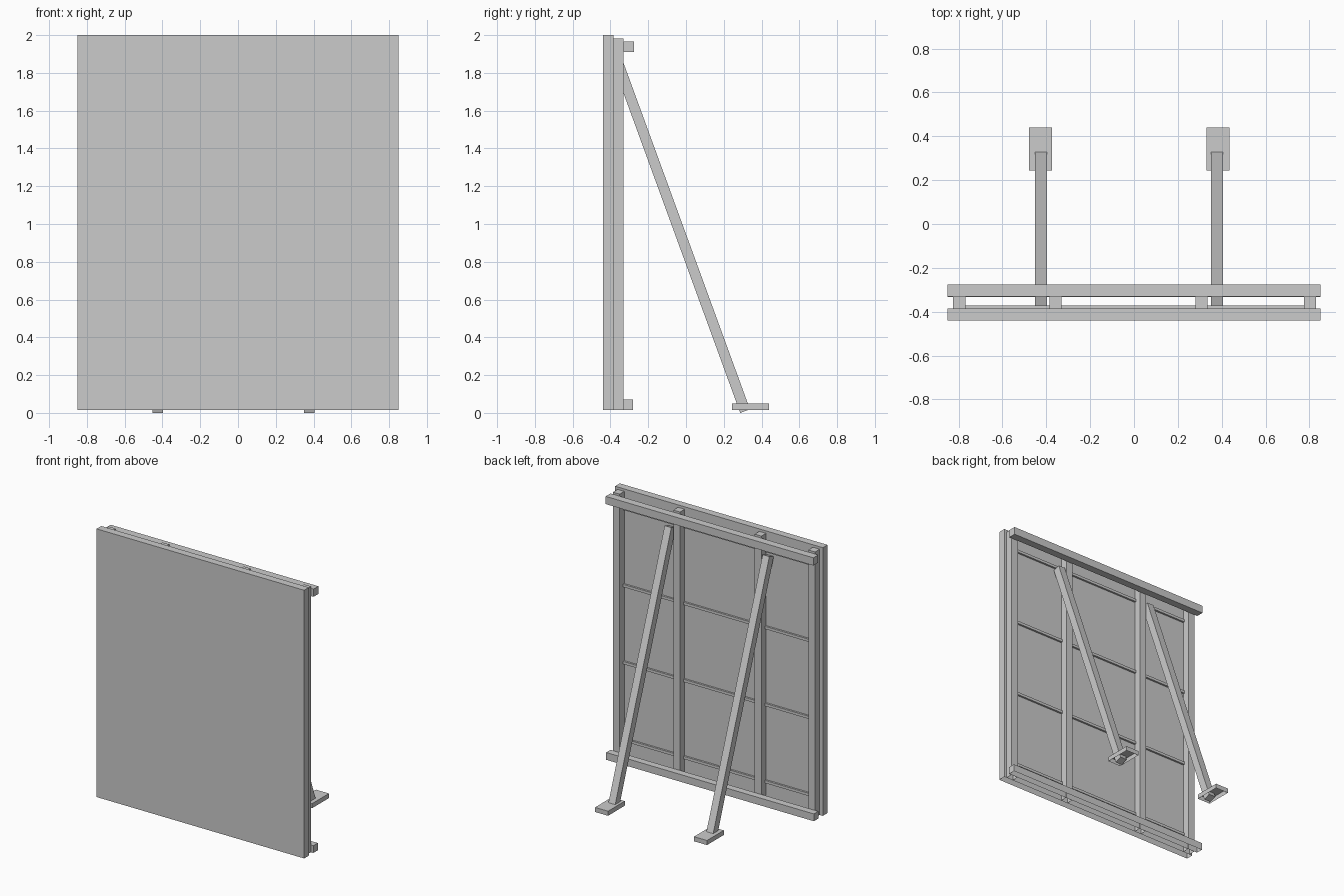
import bpy, bmesh
from mathutils import Matrix, Vector

if "Cube" in bpy.data.objects:
    bpy.data.objects.remove(bpy.data.objects["Cube"])


def box(name, x, y, z, open_bottom=False):
    """Box between (min, max) limits; parts resting on the ground have no underside."""
    size = [b - a for a, b in (x, y, z)]
    mid = [(a + b) / 2 for a, b in (x, y, z)]
    bm = bmesh.new()
    bmesh.ops.create_cube(bm, size=1, matrix=Matrix.Diagonal((*size, 1)))
    if open_bottom:
        bm.normal_update()
        down = [f for f in bm.faces if f.normal.z < -0.9]
        bmesh.ops.delete(bm, geom=down, context='FACES_ONLY')
    mesh = bpy.data.meshes.new(name)
    bm.to_mesh(mesh)
    bm.free()
    ob = bpy.data.objects.new(name, mesh)
    ob.location = mid
    bpy.context.collection.objects.link(ob)
    return ob


BASE = 0.016
W = 0.055  # timber thickness
FACE, STUD, RAIL = -0.385, -0.331, -0.275  # back planes of each layer

# Front panel
box("panel", (-0.85, 0.85), (-0.44, FACE), (BASE, 2.0), True)

# Upright studs behind the panel
for i, x in enumerate((-0.797, -0.358, 0.308, 0.802)):
    box(f"stud_{i}", (x - W / 2, x + W / 2), (FACE, STUD), (BASE, 1.982), True)

# Thin horizontal battens on the back of the panel
for i in range(4):
    z = 0.15 + 0.57 * i
    box(f"batten_{i}", (-0.78, 0.78), (FACE, -0.371), (z - 0.01, z + 0.01))

# Cross rails
box("top_rail", (-0.85, 0.85), (STUD, RAIL), (1.91, 1.967))
box("bottom_rail", (-0.85, 0.85), (STUD - 0.002, RAIL - 0.006), (BASE, 0.07), True)

# Slanted braces with square-cut ends, and their feet
low, high = Vector((0, 0.287, 0.0)), Vector((0, -0.381, 1.83))
along = high - low
across = Vector((0, along.z, -along.y)).normalized() * W
for side, x, foot_x in (("left", -0.424, -0.427), ("right", 0.378, 0.383)):
    brace = box(f"brace_{side}", (-W / 2, W / 2), (-W / 2, W / 2),
                (-along.length / 2, along.length / 2))
    brace.location = (low + high + across) / 2 + Vector((x, 0, 0))
    brace.rotation_euler = along.to_track_quat('Z', 'X').to_euler()
    # keep the square section aligned to the x axis
    brace.rotation_euler = Vector((0, 0, 1)).rotation_difference(along).to_euler()
    box(f"foot_{side}", (foot_x - 0.053, foot_x + 0.053), (0.244, 0.44), (BASE, 0.05), True)
